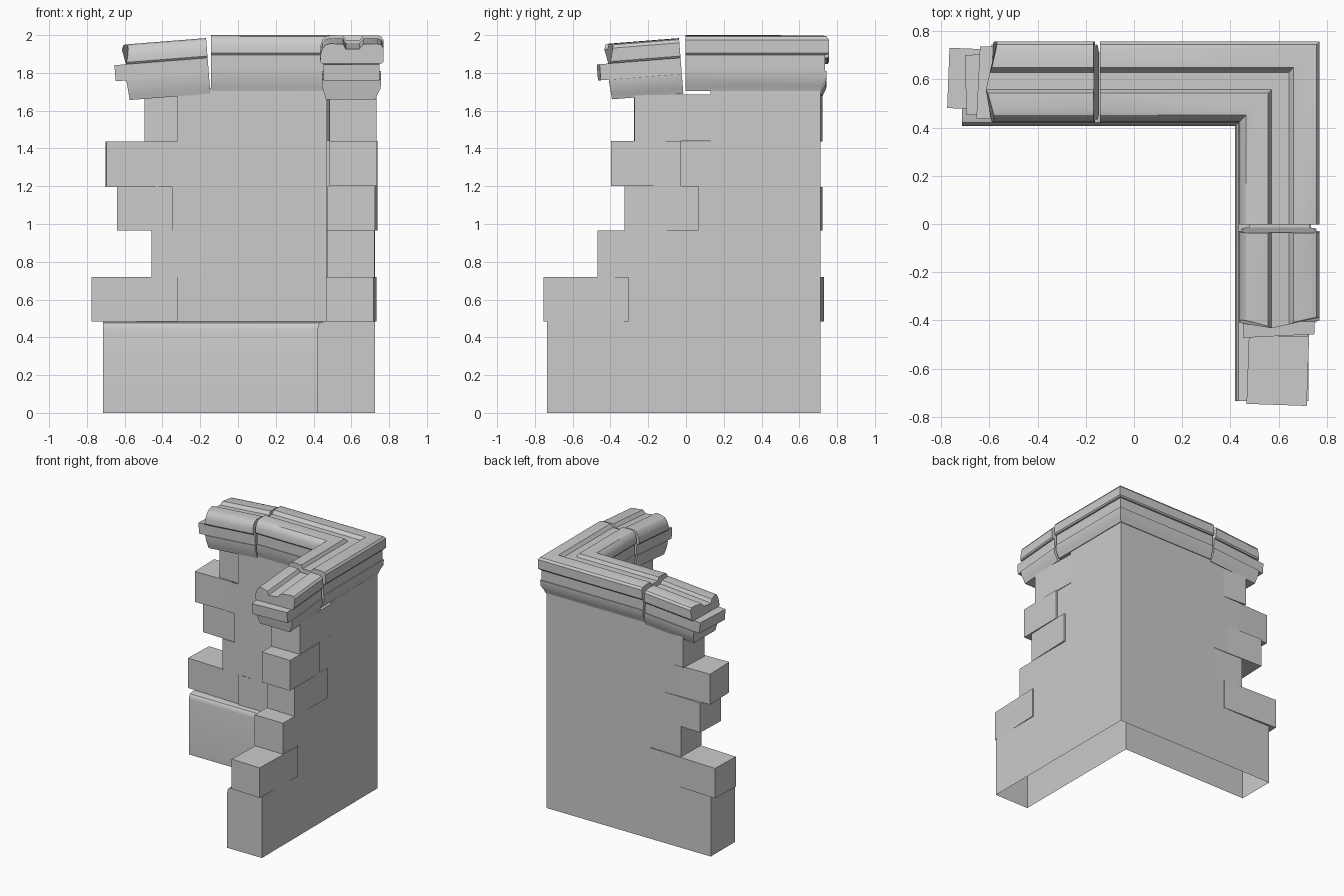
import bpy, bmesh, math
from mathutils import Matrix, Vector

if "Cube" in bpy.data.objects:
    bpy.data.objects.remove(bpy.data.objects["Cube"])

CX, CY = 0.77, 0.757   # outer corner of the coping; profiles are (inset, height)


def finish(name, bm, smooth=False):
    bmesh.ops.recalc_face_normals(bm, faces=bm.faces[:])
    me = bpy.data.meshes.new(name)
    bm.to_mesh(me)
    bm.free()
    ob = bpy.data.objects.new(name, me)
    bpy.context.collection.objects.link(ob)
    if smooth:
        bpy.ops.object.select_all(action='DESELECT')
        ob.select_set(True)
        bpy.context.view_layer.objects.active = ob
        bpy.ops.object.shade_smooth_by_angle(angle=math.radians(30))
    return ob


def skin(bm, rings, closed, caps):
    vs = [[bm.verts.new(p) for p in r] for r in rings]
    n = len(vs[0])
    for a, b in zip(vs, vs[1:]):
        for i in range(n if closed else n - 1):
            j = (i + 1) % n
            bm.faces.new((a[i], a[j], b[j], b[i]))
    if caps:
        bm.faces.new(vs[0])
        bm.faces.new(vs[-1])


def corner_sweep(bm, prof, xa, yb, closed=True, caps=True):
    skin(bm, [[(xa, CY - d, z) for d, z in prof],
              [(CX - d, CY - d, z) for d, z in prof],
              [(CX - d, yb, z) for d, z in prof]], closed, caps)


# Base course, rounded on its inner top edge and open underneath
bm = bmesh.new()
corner_sweep(bm, [(.046, 0), (.046, .483), (.315, .483), (.336, .476),
                  (.346, .462), (.35, .44), (.35, 0)], -.715, -.735, closed=False)
finish("base_course", bm, True)

# Toothed brick ends: z0, z1, start, end, turn (deg), outward shift
ROWS_A = [(.483, .72, -.775, -.28, -2.2, .012), (.72, .965, -.46, -.145, -1.2, -.002),
          (.965, 1.197, -.64, -.31, -2, .008), (1.197, 1.438, -.703, -.38, 1.5, -.004),
          (1.438, 1.68, -.492, -.28, -3, .008)]
ROWS_B = [(.483, .72, -.755, -.295, -2, .002), (.72, .965, -.47, -.16, -.6, 0),
          (.965, 1.2, -.325, .075, -2, .008), (1.2, 1.44, -.40, -.02, -.6, .014),
          (1.44, 1.685, -.278, .17, 1.2, .006)]


def brick(name, z0, z1, s0, s1, turn, shift, along_x):
    bm = bmesh.new()
    length, thick = s1 - s0 - .008, .25
    mid, cz = (s0 + s1) / 2, (z0 + z1) / 2
    if along_x:
        loc, size = (mid, .585 + shift, cz), (length, thick, z1 - z0, 1)
    else:
        loc, size = (.598 + shift, mid, cz), (thick, length, z1 - z0, 1)
    bmesh.ops.create_cube(bm, size=1, matrix=Matrix.Translation(loc)
                          @ Matrix.Rotation(math.radians(turn), 4, 'Z') @ Matrix.Diagonal(size))
    finish(name, bm)


for i, (a, b) in enumerate(zip(ROWS_A, ROWS_B)):
    brick(f"left_brick_{i + 1}", *a, True)
    brick(f"front_brick_{i + 1}", *b, False)

# Plaster wall faces, stepped so each row runs into its end brick
bm = bmesh.new()
for i, (a, b) in enumerate(zip(ROWS_A, ROWS_B)):
    z0, z1 = a[0], (1.72 if i == 4 else a[1])
    for d in (.046, .302):
        corner_sweep(bm, [(d, z0), (d, z1)], a[3] - .04, b[3] - .04, closed=False, caps=False)
bmesh.ops.remove_doubles(bm, verts=bm.verts[:], dist=.0005)
finish("wall_faces", bm)

# Coping profiles: lower moulding, middle band, grooved rounded cap
LOW = [(.04, 1.705), (.032, 1.73), (.015, 1.765), (.012, 1.81),
       (.325, 1.81), (.322, 1.765), (.312, 1.73), (.305, 1.705)]
MID = [(.02, 1.81), (.02, 1.895), (.318, 1.895), (.318, 1.81)]
CAP = [(.008, 1.895), (0, 1.905), (0, 1.975), (.012, 1.992), (.03, 1.998), (.107, 1.998),
       (.127, 1.973), (.199, 1.973), (.213, 1.998), (.28, 2.0), (.305, 1.993),
       (.322, 1.975), (.333, 1.945), (.335, 1.905), (.327, 1.895)]

bm = bmesh.new()
for prof in (LOW, MID, CAP):
    corner_sweep(bm, prof, -.142, -.003)
finish("coping_corner", bm, True)


# Cracked-off coping pieces, sagging, with ragged broken ends
def broken_coping(name, joint, length, along_x):
    bm = bmesh.new()

    def ragged(d, z, layer):
        if layer == 0:
            return -length + .01 + .05 * abs(d - .17) - .1 * (z - 1.75)
        if layer == 1:
            return -length - (.045 if d > .2 else .03)
        k = d / .2 if d < .2 else 1 - (d - .2) / .13 * .8
        return -length + .045 - .045 * k + .25 * (z - 1.97)

    for layer, prof in enumerate((LOW, MID, CAP)):
        prof = [p for p in prof]
        skin(bm, [[(0, -d, z) for d, z in prof],
                  [(ragged(d, z, layer), -d, z) for d, z in prof]], True, True)
    pivot = Vector((0, 0, 1.705))
    sag = Matrix.Translation(pivot + Vector((joint, 0, -.015))) \
        @ Matrix.Rotation(math.radians(-4.5), 4, 'Y') @ Matrix.Translation(-pivot)
    bmesh.ops.transform(bm, matrix=sag, verts=bm.verts[:])
    for v in bm.verts:
        x, y, z = v.co
        v.co = (x, CY + y, z) if along_x else (CX + y, x, z)
    finish(name, bm, True)


broken_coping("left_broken_coping", -.146, .45, True)
broken_coping("front_broken_coping", -.014, .40, False)
